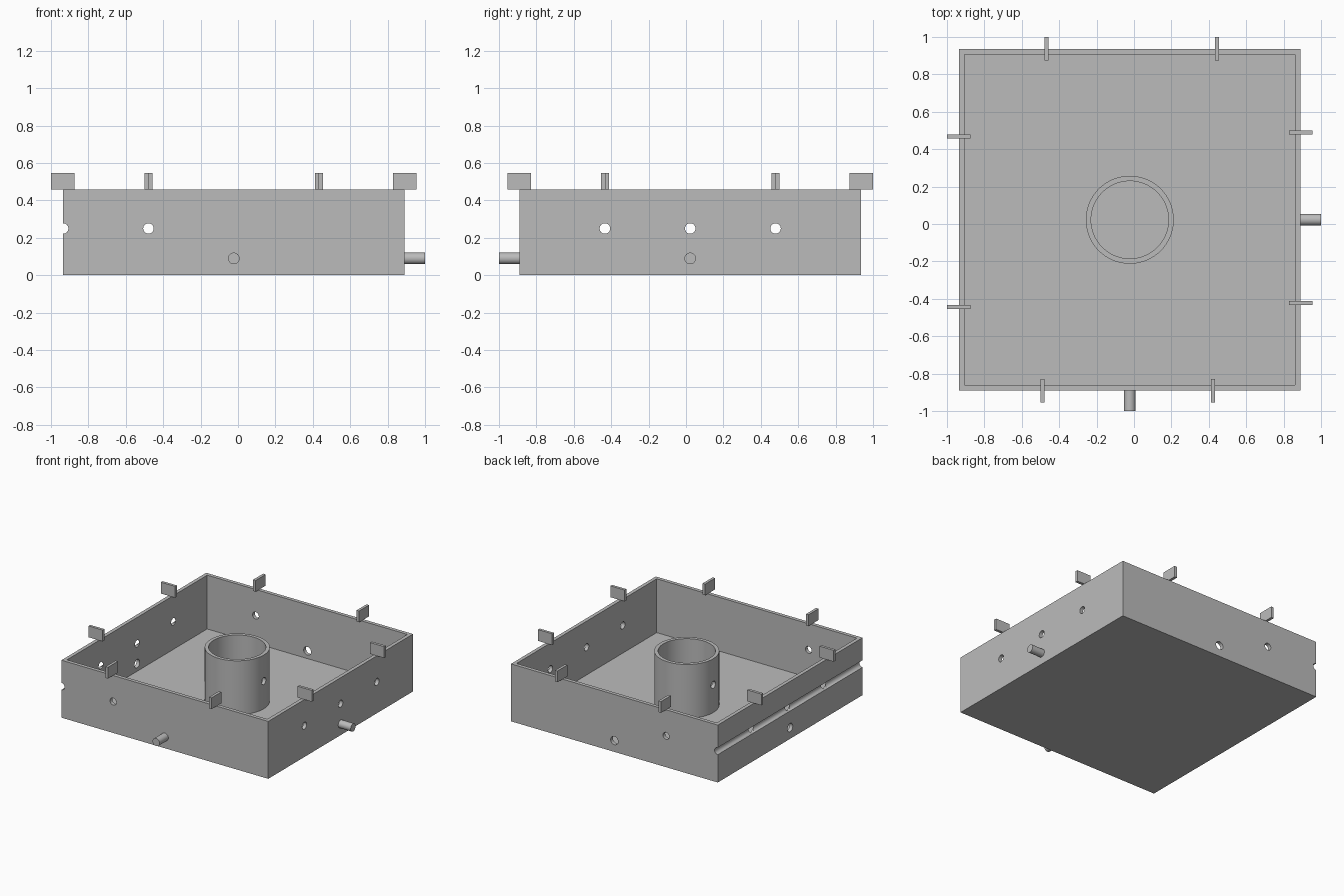
import bpy
import math

if "Cube" in bpy.data.objects:
    bpy.data.objects.remove(bpy.data.objects["Cube"], do_unlink=True)

CX, CY = -0.0225, 0.0225      # centre of the tray
HALF = 0.9125                 # half width of the tray
HEIGHT = 0.458
WALL = 0.029
QUARTER = HALF / 2
HOLE_Z, PIN_Z = 0.25, 0.09
HOLE_R, PIN_R = 0.028, 0.031

grey = bpy.data.materials.new("plain grey")
grey.use_nodes = True
colour = (0.5, 0.5, 0.5, 1)
grey.diffuse_color = colour
grey.node_tree.nodes["Principled BSDF"].inputs["Base Color"].default_value = colour


def finish(obj, name):
    obj.name = obj.data.name = name
    obj.data.materials.clear()
    obj.data.materials.append(grey)
    return obj


def box(name, centre, size):
    bpy.ops.mesh.primitive_cube_add(size=1, location=centre)
    obj = bpy.context.object
    obj.scale = size
    bpy.ops.object.transform_apply(location=False, rotation=False, scale=True)
    return finish(obj, name)


def rod(name, centre, radius, length, axis="Z", sides=32):
    turn = {"X": (0, math.pi / 2, 0), "Y": (math.pi / 2, 0, 0), "Z": (0, 0, 0)}[axis]
    bpy.ops.mesh.primitive_cylinder_add(vertices=sides, radius=radius, depth=length,
                                        location=centre, rotation=turn)
    return finish(bpy.context.object, name)


def cut(target, cutter):
    mod = target.modifiers.new("cut", "BOOLEAN")
    mod.operation = "DIFFERENCE"
    mod.solver = "EXACT"
    mod.object = cutter
    bpy.context.view_layer.objects.active = target
    bpy.ops.object.modifier_apply(modifier=mod.name)
    bpy.data.objects.remove(cutter, do_unlink=True)


def smooth(obj):
    bpy.ops.object.select_all(action="DESELECT")
    obj.select_set(True)
    bpy.context.view_layer.objects.active = obj
    bpy.ops.object.shade_smooth_by_angle(angle=math.radians(30))


# Open tray
tray = box("tray", (CX, CY, HEIGHT / 2), (2 * HALF, 2 * HALF, HEIGHT))
inner = 2 * (HALF - WALL)
cut(tray, box("cavity", (CX, CY, WALL + HEIGHT / 2), (inner, inner, HEIGHT)))

# Holes through the side walls, and one line through front and back
for step in (-1, 0, 1):
    cut(tray, rod("hole", (CX, CY + step * QUARTER, HOLE_Z), HOLE_R, 3, "X"))
cut(tray, rod("hole", (CX - QUARTER, CY, HOLE_Z), HOLE_R, 3, "Y"))

# Half-round groove along the outside of the right wall
cut(tray, rod("groove", (CX - HALF, CY, HOLE_Z), HOLE_R, 3, "Y"))

# Sockets opposite the pins
cut(tray, rod("socket", (CX - HALF, CY, PIN_Z), PIN_R + 0.002, 0.2, "X"))
cut(tray, rod("socket", (CX, CY + HALF, PIN_Z), PIN_R + 0.002, 0.2, "Y"))
smooth(tray)

# Central tube with a cross hole
low = WALL / 2
tube = rod("centre_tube", (CX, CY, (HEIGHT + low) / 2), 0.235, HEIGHT - low, sides=96)
cut(tube, rod("bore", (CX, CY, HEIGHT / 2), 0.207, 1, sides=96))
cut(tube, rod("hole", (CX, CY, HOLE_Z), HOLE_R, 1, "X"))
smooth(tube)

# Connecting pins
start = HALF - WALL / 2
reach = 1 + CX
front_pin = rod("front_pin", (CX, CY - (start + 1 + CY) / 2, PIN_Z), PIN_R,
                1 + CY - start, "Y")
left_pin = rod("left_pin", (CX + (start + 1 - CX) / 2, CY, PIN_Z), PIN_R,
               1 - CX - start, "X")
smooth(front_pin)
smooth(left_pin)

# Alignment tabs on the rim, offset so stacked neighbours slide past each other
LENGTH, THICK, TALL = 0.125, 0.022, 0.09
tab_z = HEIGHT + TALL / 2
for side in (-1, 1):
    across = side * (HALF + 0.065 - LENGTH / 2)
    for step in (-1, 1):
        along = step * QUARTER + side * THICK / 2
        place = "low" if step < 0 else "high"
        box(("back" if side > 0 else "front") + "_tab_" + place,
            (CX + along, CY + across, tab_z), (THICK, LENGTH, TALL))
        box(("left" if side > 0 else "right") + "_tab_" + place,
            (CX + across, CY + along, tab_z), (LENGTH, THICK, TALL))
